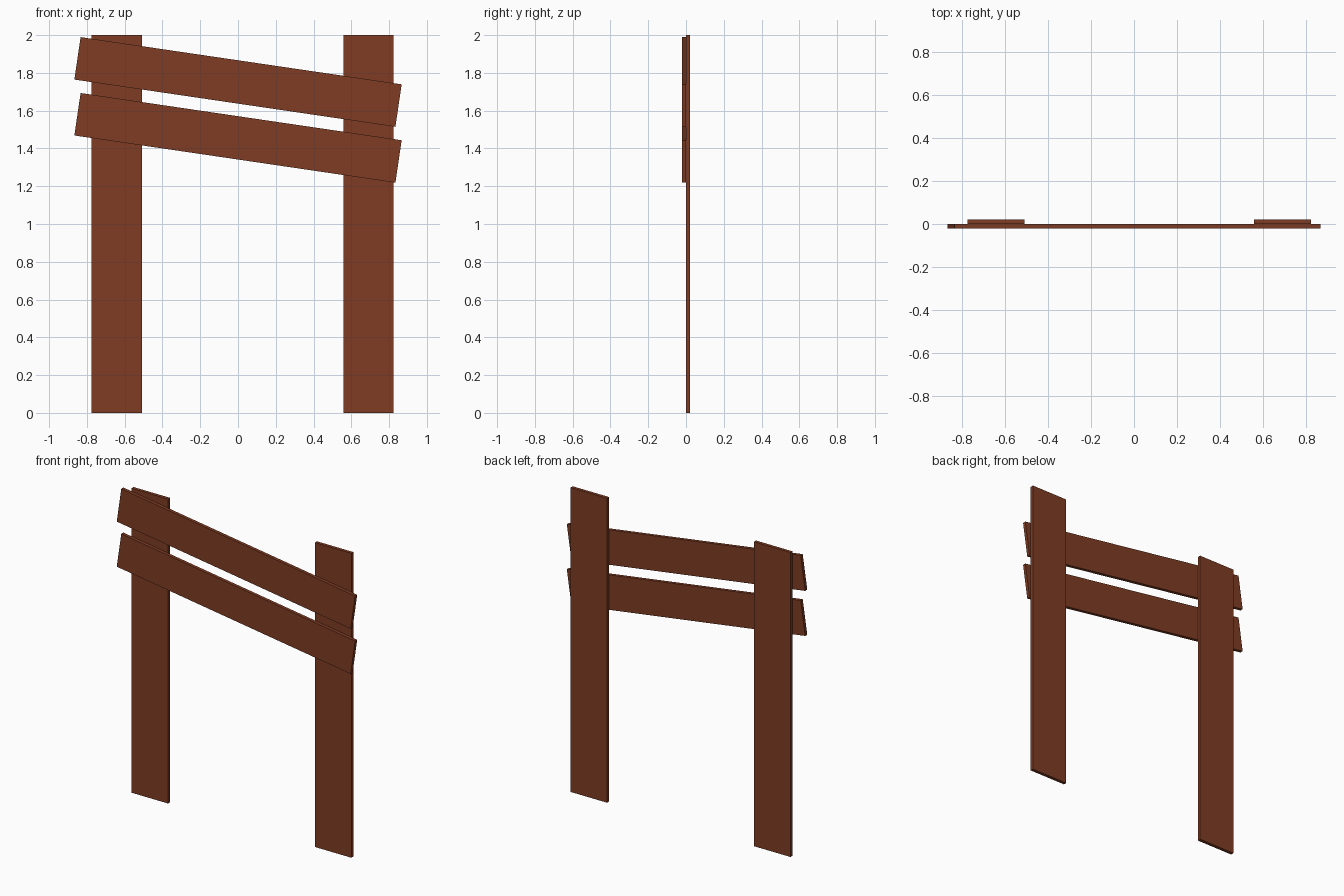
import bpy, math
from mathutils import Matrix

if "Cube" in bpy.data.objects:
    bpy.data.objects.remove(bpy.data.objects["Cube"])

wood = bpy.data.materials.new("brown_wood")
wood.diffuse_color = (0.21, 0.045, 0.017, 1)
wood.use_nodes = True
wood.node_tree.nodes["Principled BSDF"].inputs["Base Color"].default_value = wood.diffuse_color


def plank(name, size, center, tilt=0.0):
    """Flat board, tilted in the xz plane."""
    bpy.ops.mesh.primitive_cube_add(size=1)
    ob = bpy.context.object
    ob.name = name
    ob.data.transform(Matrix.Translation(center) @ Matrix.Rotation(tilt, 4, 'Y')
                      @ Matrix.Diagonal((*size, 1)))
    ob.data.materials.append(wood)


T = 0.0215  # board thickness

# Upright posts, behind the rails
for name, x in (("left_post", -0.642), ("right_post", 0.691)):
    plank(name, (0.265, T, 2.0), (x, T / 2, 1.0))

# Sloping rails nailed across the front
for name, z in (("upper_rail", 1.752), ("lower_rail", 1.456)):
    plank(name, (1.718, T, 0.227), (0, -T / 2, z), math.atan2(0.25, 1.7))
